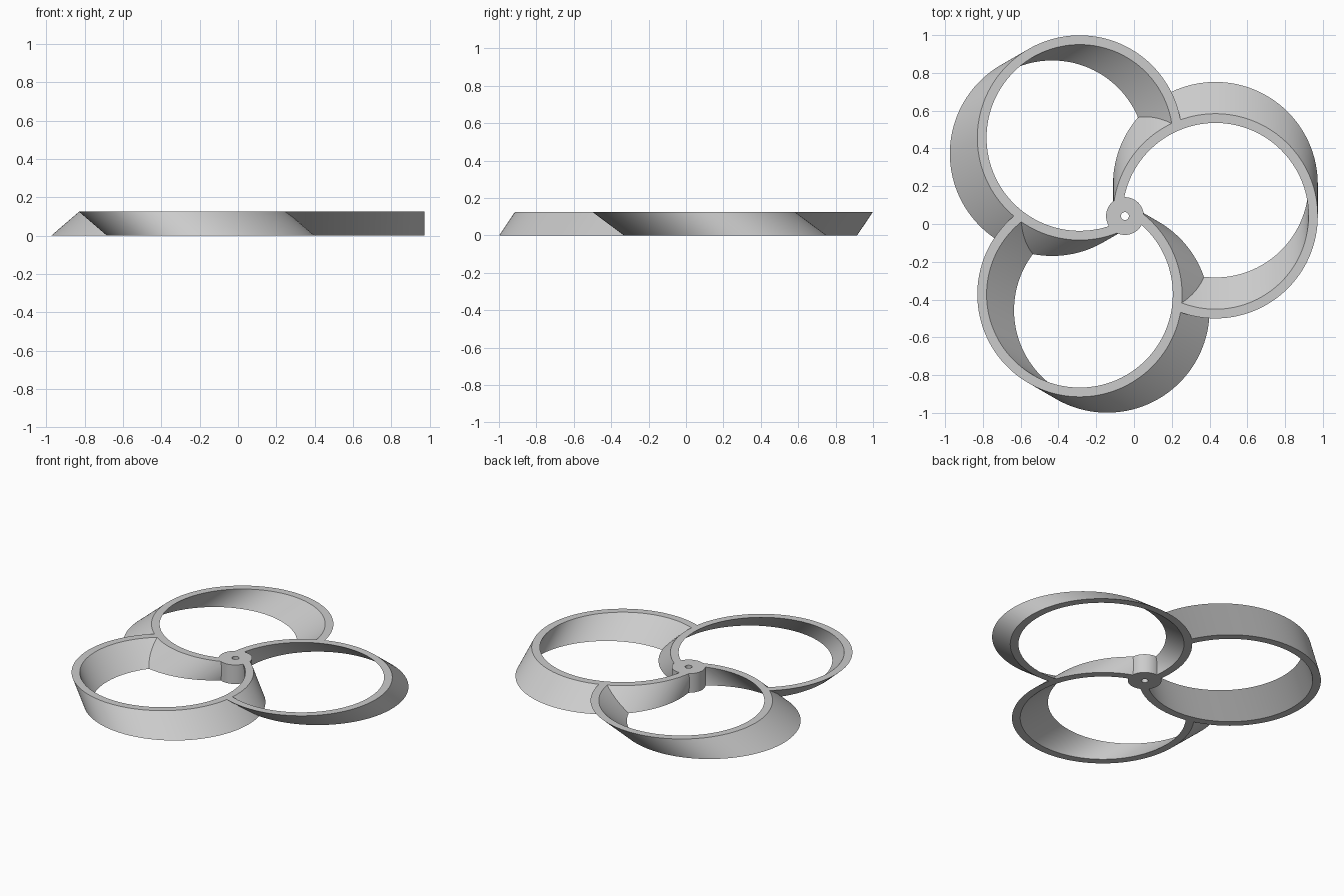
import bpy, bmesh
from math import radians
from mathutils import Matrix, Vector

cube = bpy.data.objects.get("Cube")
if cube:
    bpy.data.objects.remove(cube, do_unlink=True)

HUB = Vector((-0.048, 0.042, 0))
HEIGHT = 0.125
REACH = 0.479            # hub centre to loop centre
R_OUT, R_IN = 0.542, 0.493
SWEEP = 0.168            # sideways lean of each loop over its height
SIDES = 160

grey = bpy.data.materials.new("light grey")
grey.use_nodes = True
colour = (0.6, 0.6, 0.6, 1)
grey.diffuse_color = colour
grey.node_tree.nodes["Principled BSDF"].inputs["Base Color"].default_value = colour


def cylinder(name, radius, centre=(0, 0), lean=0.0, turn=0.0, extra=0.0, sides=SIDES):
    """Leaning cylinder from z = -extra to HEIGHT + extra, turned about the hub."""
    bm = bmesh.new()
    bmesh.ops.create_cone(bm, cap_ends=True, segments=sides, radius1=radius,
                          radius2=radius, depth=HEIGHT + 2 * extra)
    for v in bm.verts:
        z = v.co.z + HEIGHT / 2
        v.co = (v.co.x + centre[0], v.co.y + centre[1] + lean * (1 - z / HEIGHT), z)
    bm.transform(Matrix.Translation(HUB) @ Matrix.Rotation(turn, 4, "Z"))
    mesh = bpy.data.meshes.new(name)
    bm.to_mesh(mesh)
    bm.free()
    mesh.materials.append(grey)
    obj = bpy.data.objects.new(name, mesh)
    bpy.context.collection.objects.link(obj)
    return obj


def boolean(target, tool, operation):
    """Apply a boolean and discard the tool."""
    mod = target.modifiers.new("cut", "BOOLEAN")
    mod.operation, mod.object, mod.solver = operation, tool, "EXACT"
    bpy.ops.object.select_all(action="DESELECT")
    bpy.context.view_layer.objects.active = target
    target.select_set(True)
    bpy.ops.object.modifier_apply(modifier=mod.name)
    bpy.data.objects.remove(tool, do_unlink=True)


def loop_cylinder(name, radius, index, extra=0.0):
    return cylinder(name, radius, (REACH, 0), SWEEP, radians(120 * index), extra)


# Looped blades: each leaning ring stops inside the wall of its neighbour
blades = []
for i in range(3):
    blade = loop_cylinder("looped_blade", R_OUT, i)
    boolean(blade, loop_cylinder("bore", R_IN, i, 0.1), "DIFFERENCE")
    boolean(blade, loop_cylinder("trim", (R_OUT + R_IN) / 2, i - 1, 0.1), "DIFFERENCE")
    blades.append(blade)

# Hub joined to the blades, then drilled for the shaft
rotor = cylinder("propeller", 0.1, sides=64)
for blade in blades:
    boolean(rotor, blade, "UNION")
boolean(rotor, cylinder("shaft_hole", 0.021, extra=0.1, sides=32), "DIFFERENCE")

bpy.ops.object.select_all(action="DESELECT")
bpy.context.view_layer.objects.active = rotor
rotor.select_set(True)
bpy.ops.object.shade_smooth_by_angle(angle=radians(30))
